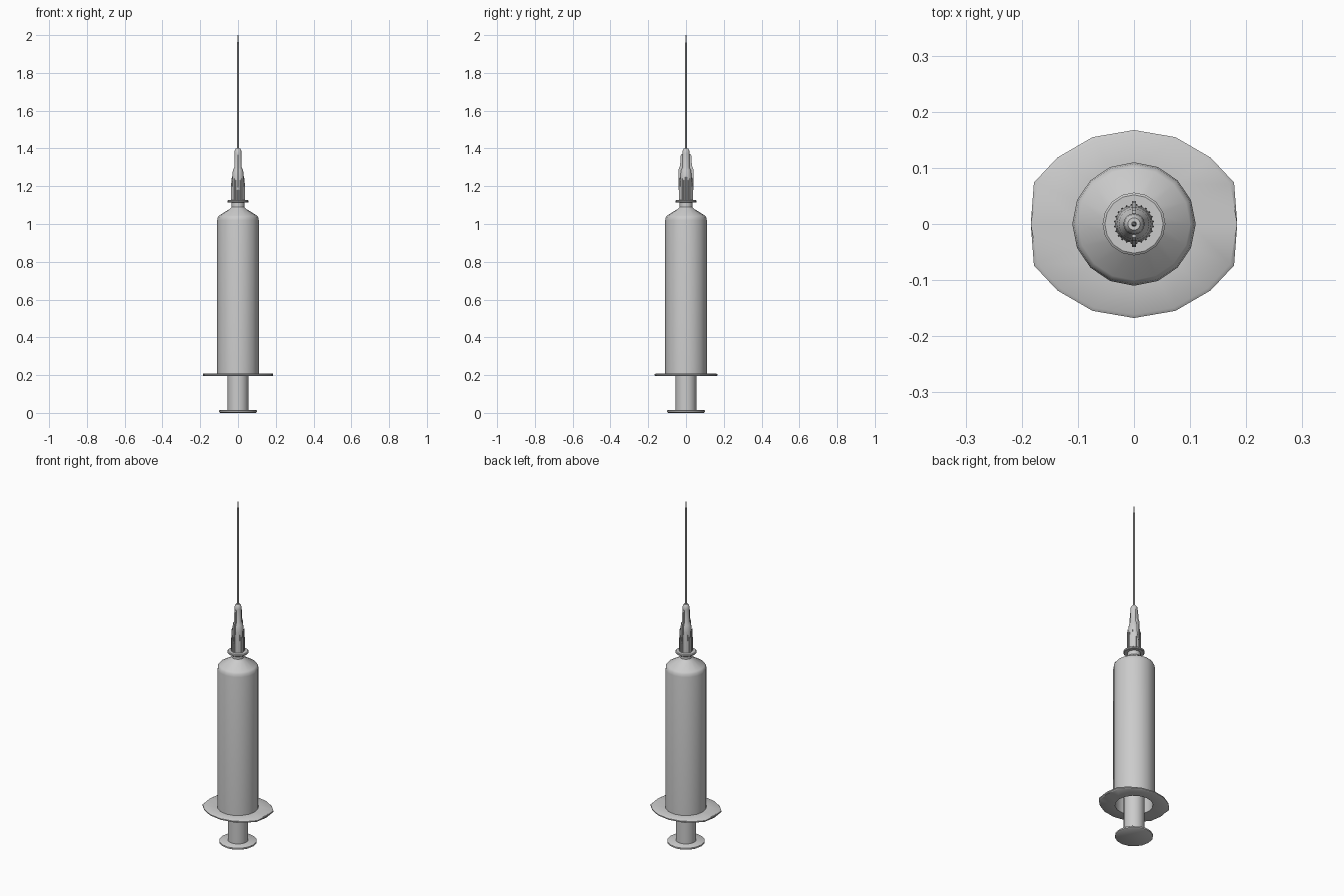
import bpy, bmesh, math

cube = bpy.data.objects.get("Cube")
if cube:
    bpy.data.objects.remove(cube, do_unlink=True)


def material(name, value):
    m = bpy.data.materials.new(name)
    m.use_nodes = True
    color = (value, value, value, 1)
    m.diffuse_color = color
    m.node_tree.nodes["Principled BSDF"].inputs["Base Color"].default_value = color
    return m


grey = material("light grey plastic", 0.6)


def finish(name, bm, angle=35):
    bmesh.ops.remove_doubles(bm, verts=bm.verts, dist=0.00005)
    bmesh.ops.recalc_face_normals(bm, faces=bm.faces)
    mesh = bpy.data.meshes.new(name)
    bm.to_mesh(mesh)
    bm.free()
    ob = bpy.data.objects.new(name, mesh)
    bpy.context.collection.objects.link(ob)
    mesh.materials.append(grey)
    bpy.ops.object.select_all(action='DESELECT')
    ob.select_set(True)
    bpy.context.view_layer.objects.active = ob
    bpy.ops.object.shade_smooth_by_angle(angle=math.radians(angle))
    return ob


def lathe(name, profile, sides=16, closed=False, shape=lambda x, y: (x, y)):
    """Turn a (radius, height) profile around z, optionally reshaping the rings."""
    bm = bmesh.new()
    rings = []
    for r, z in profile:
        ring = []
        for i in range(sides):
            a = math.tau * i / sides
            x, y = shape(r * math.cos(a), r * math.sin(a))
            ring.append(bm.verts.new((x, y, z)))
        rings.append(ring)
    pairs = list(zip(rings, rings[1:]))
    if closed:
        pairs.append((rings[-1], rings[0]))
    else:
        bm.faces.new(rings[0])
        bm.faces.new(rings[-1])
    for low, high in pairs:
        for i in range(sides):
            j = (i + 1) % sides
            bm.faces.new((low[i], low[j], high[j], high[i]))
    return finish(name, bm)


def plate(name, outline, thickness):
    """Extrude a (y, z) outline along x."""
    bm = bmesh.new()
    face = bm.faces.new([bm.verts.new((-thickness / 2, y, z)) for y, z in outline])
    out = bmesh.ops.extrude_face_region(bm, geom=[face])
    for v in out["geom"]:
        if isinstance(v, bmesh.types.BMVert):
            v.co.x += thickness
    return finish(name, bm)


# Plunger: thumb disc, rod and stopper inside the barrel
lathe("thumb_rest", [(0.094, 0), (0.1, 0.004), (0.1, 0.012), (0.094, 0.016)])
lathe("plunger_rod", [(0.055, 0.014), (0.055, 0.9)])
lathe("plunger_stopper", [(0.098, 0.9), (0.098, 0.97), (0.04, 1.0)])

# Hollow barrel with shoulder and neck
lathe("barrel", [(0.1, 0.196), (0.11, 0.196), (0.11, 1.02), (0.107, 1.036),
                 (0.1, 1.045), (0.043, 1.08), (0.034, 1.09), (0.034, 1.125),
                 (0.02, 1.125), (0.02, 1.08), (0.1, 1.02)], closed=True)


# Finger flange, a circle flattened at the sides and narrowed in depth
def flatten(x, y):
    if abs(x) > 0.184:
        x = math.copysign(0.184, x)
    if abs(y) > 0.1:
        y *= 0.868
    return x, y


lathe("finger_flange", [(0.1, 0.194), (0.186, 0.194), (0.193, 0.198),
                        (0.193, 0.204), (0.186, 0.208), (0.1, 0.208)],
      closed=True, shape=flatten)

# Needle hub with collar
lathe("hub_collar", [(0.052, 1.113), (0.056, 1.116), (0.056, 1.123), (0.052, 1.126)])
lathe("needle_hub", [(0.034, 1.12), (0.034, 1.19), (0.031, 1.25), (0.027, 1.285),
                     (0.019, 1.3), (0.019, 1.375), (0.017, 1.392), (0.011, 1.4)])

# Fine grip ribs around the lower hub
for i in range(24):
    rib = lathe("hub_rib", [(0.002, 1.127), (0.002, 1.19), (0.001, 1.25)], sides=4)
    a = math.tau * (i + 0.5) / 24
    rib.location = (0.0345 * math.cos(a), 0.0345 * math.sin(a), 0)

# Two fins on the front and back of the hub
for side, label in ((-1, "front"), (1, "back")):
    plate(label + "_fin", [(side * y, z) for y, z in
          [(0.012, 1.18), (0.039, 1.18), (0.041, 1.2), (0.039, 1.29),
           (0.031, 1.31), (0.029, 1.36), (0.024, 1.37), (0.012, 1.37)]], 0.008)

# Needle with a slanted point
lathe("needle", [(0.005, 1.39), (0.005, 1.95), (0.0015, 2.0)], sides=10)
